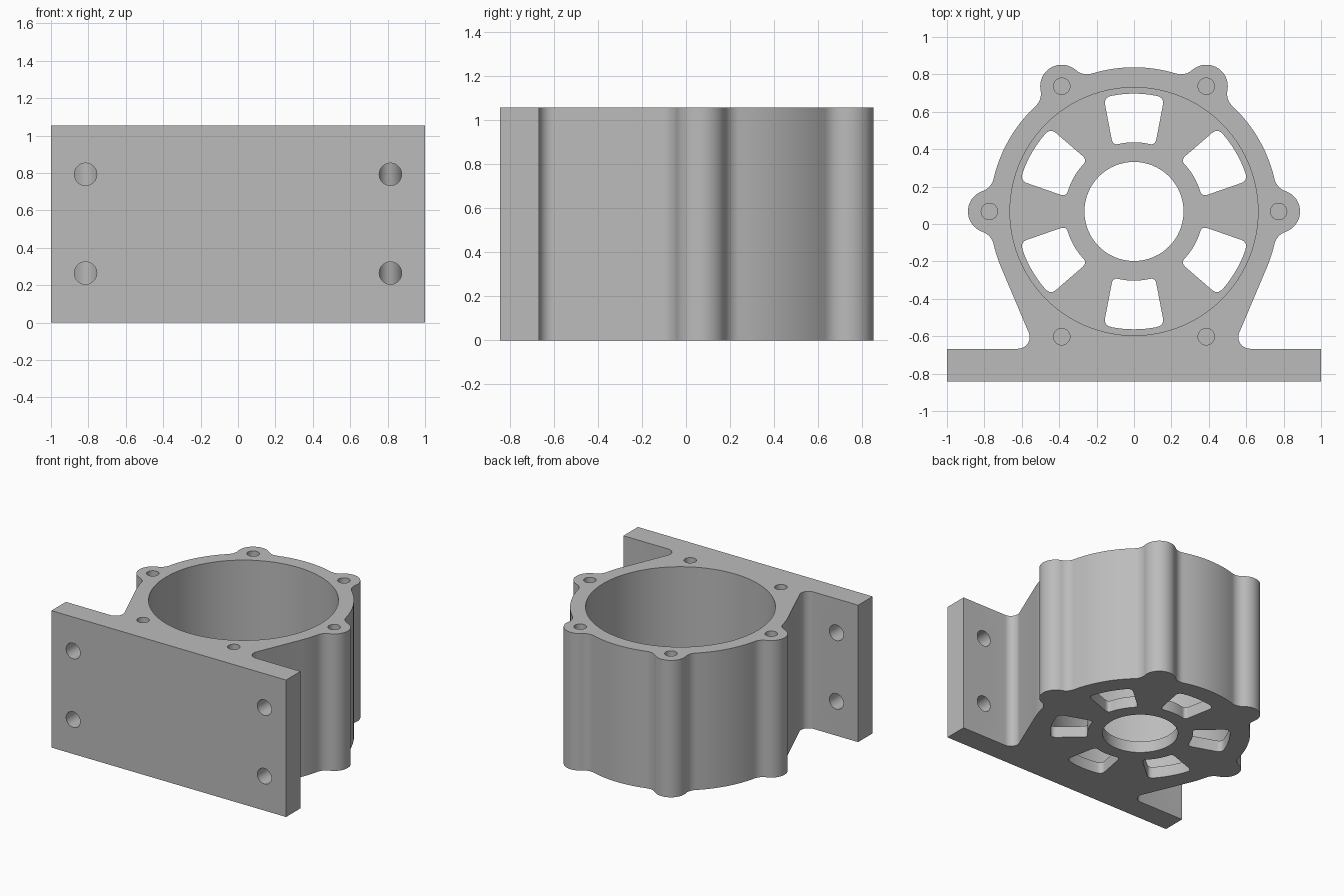
import bpy, bmesh, math

if "Cube" in bpy.data.objects:
    bpy.data.objects.remove(bpy.data.objects["Cube"])

H = 1.055            # overall height
CY = 0.067           # housing axis position in y
R, LOBE, BOLT = 0.771, 0.115, 0.773
FIL = 0.09           # fillet between lobe and housing wall
FLOOR = 0.088        # thickness of the spoked floor

metal = bpy.data.materials.new("grey metal")
metal.diffuse_color = (0.5, 0.5, 0.5, 1)
metal.use_nodes = True
metal.node_tree.nodes["Principled BSDF"].inputs["Base Color"].default_value = metal.diffuse_color


def arc(cx, cy, r, a0, a1, n):
    """Points on an arc, angles in degrees."""
    return [(cx + r * math.cos(math.radians(a0 + (a1 - a0) * i / n)),
             cy + r * math.sin(math.radians(a0 + (a1 - a0) * i / n))) for i in range(n + 1)]


def prism(name, pts, z0, z1):
    """Extrude a closed outline between two heights."""
    bm = bmesh.new()
    face = bm.faces.new([bm.verts.new((x, y, z0)) for x, y in pts])
    top = bmesh.ops.extrude_face_region(bm, geom=[face])["geom"]
    bmesh.ops.translate(bm, vec=(0, 0, z1 - z0),
                        verts=[v for v in top if isinstance(v, bmesh.types.BMVert)])
    bmesh.ops.recalc_face_normals(bm, faces=bm.faces)
    me = bpy.data.meshes.new(name)
    bm.to_mesh(me)
    bm.free()
    ob = bpy.data.objects.new(name, me)
    bpy.context.collection.objects.link(ob)
    return ob


def circle(cx, cy, r, n):
    return arc(cx, cy, r, 0, 360, n)[:-1]


def polar(r, deg):
    return r * math.cos(math.radians(deg)), CY + r * math.sin(math.radians(deg))


# Fillet geometry: circle tangent to both the wall and a bolt lobe
alpha = math.degrees(math.acos(((R + FIL) ** 2 + BOLT ** 2 - (LOBE + FIL) ** 2)
                               / (2 * (R + FIL) * BOLT)))


def lobe(deg):
    """Outline over one lobe, anticlockwise, with both fillets."""
    cx, cy = polar(BOLT, deg)
    f0, f1 = polar(R + FIL, deg - alpha), polar(R + FIL, deg + alpha)
    t0 = math.degrees(math.atan2(f0[1] - cy, f0[0] - cx))
    t1 = math.degrees(math.atan2(f1[1] - cy, f1[0] - cx))
    t1 += 360 * math.ceil((t0 - t1) / 360)
    first = arc(*f0, FIL, deg - alpha + 180, t0 + 180 - 360 * round((t0 - deg + alpha) / 360), 8)
    last = arc(*f1, FIL, t1 + 180, t1 + 180 + ((deg + alpha - t1 + 180) % 360 - 180), 8)
    return first + arc(cx, cy, LOBE, t0, t1, 24)[1:-1] + last


# Right half of the outline: base plate, foot fillet, wall and lobes
half = [(1, -0.843), (1, -0.667)]
half += arc(0.62, -0.605, 0.062, 270, 158, 10)
half += arc(0, CY, R, -22.5, -alpha, 4)[:-1]
half += lobe(0)
half += arc(0, CY, R, alpha, 60 - alpha, 12)[1:-1]
half += lobe(60)
half += arc(0, CY, R, 60 + alpha, 90, 6)[1:]
outline = half + [(-x, y) for x, y in reversed(half[:-1])]
body = prism("motor_mount", outline, 0, H)

# Bore and shaft hole
cutters = [prism("bore_cutter", circle(0, CY, 0.663, 96), FLOOR, H + 0.2),
           prism("shaft_cutter", circle(0, CY, 0.265, 64), -0.2, 0.3)]


def rounded(a, c, b):
    """Soft corner from a to b around corner point c."""
    return [tuple((1 - t) ** 2 * a[k] + 2 * t * (1 - t) * c[k] + t * t * b[k] for k in (0, 1))
            for t in (0, 0.2, 0.4, 0.6, 0.8, 1)]


# One floor window, pointing along +y from the axis
outer, inner = (0.162, 0.609), (0.113, 0.352)
mix = lambda t: tuple(outer[k] + (inner[k] - outer[k]) * t for k in (0, 1))
right = arc(0, 0, 0.37, 90, 77, 4)[:-1]
right += rounded(arc(0, 0, 0.37, 77, 77, 1)[0], inner, mix(0.86))
right += rounded(mix(0.14), outer, arc(0, 0, 0.63, 79, 79, 1)[0])
right += arc(0, 0, 0.63, 79, 90, 4)[1:]
window = right + [(-x, y) for x, y in reversed(right[1:-1])]

for k in range(6):
    # Floor window
    c, s = math.cos(k * math.pi / 3), math.sin(k * math.pi / 3)
    cutters.append(prism("window_cutter", [(c * x - s * y, CY + s * x + c * y)
                                           for x, y in window], -0.2, 0.2))
    # Blind bolt hole in the top rim
    cutters.append(prism("bolt_cutter", circle(*polar(BOLT, 60 * k), 0.044, 32), H - 0.35, H + 0.2))

# Mounting holes through the base plate
for x in (-0.815, 0.815):
    for z in (0.265, 0.793):
        hole = prism("plate_hole_cutter", circle(0, 0, 0.06, 40), -0.15, 0.15)
        hole.rotation_euler.x = math.pi / 2
        hole.location = (x, -0.755, z)
        cutters.append(hole)

bpy.context.view_layer.objects.active = body
body.select_set(True)
for cut in cutters:
    mod = body.modifiers.new("cut", "BOOLEAN")
    mod.operation, mod.solver, mod.object = "DIFFERENCE", "EXACT", cut
    bpy.ops.object.modifier_apply(modifier=mod.name)
    bpy.data.objects.remove(cut)

body.data.materials.clear()
body.data.materials.append(metal)
bpy.ops.object.shade_smooth_by_angle(angle=math.radians(30))
